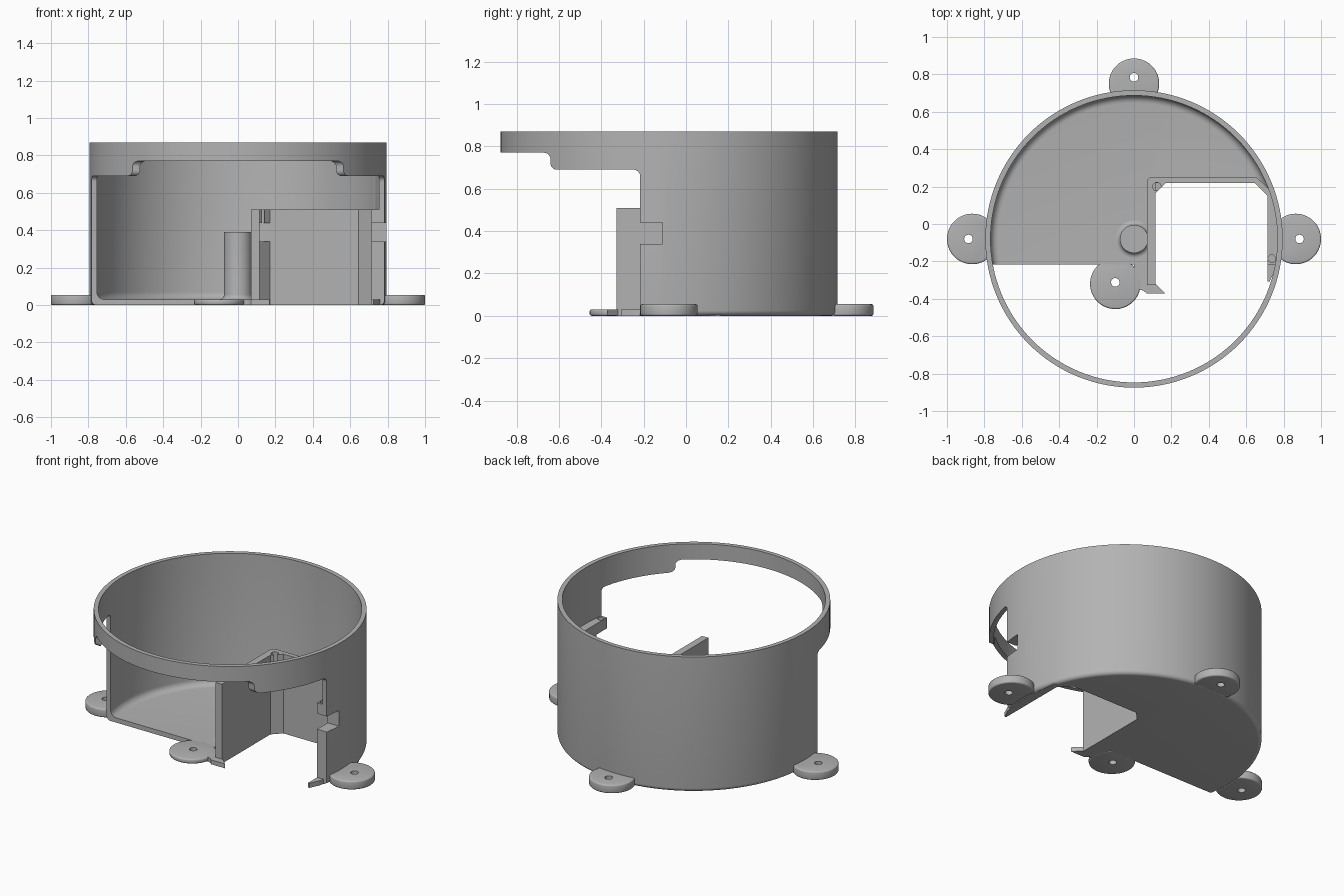
import bpy, bmesh, math
from mathutils import Vector

if "Cube" in bpy.data.objects:
    bpy.data.objects.remove(bpy.data.objects["Cube"])

CY = -0.08          # ring axis, y
R_OUT, R_IN, TOP = 0.795, 0.767, 0.87
WALL_TOP = 0.51

grey = bpy.data.materials.new("plain_grey")
grey.use_nodes = True
grey.diffuse_color = (0.45, 0.45, 0.45, 1)
grey.node_tree.nodes["Principled BSDF"].inputs["Base Color"].default_value = grey.diffuse_color


def make(name, bm):
    bmesh.ops.recalc_face_normals(bm, faces=bm.faces)
    mesh = bpy.data.meshes.new(name)
    bm.to_mesh(mesh)
    bm.free()
    obj = bpy.data.objects.new(name, mesh)
    bpy.context.collection.objects.link(obj)
    mesh.materials.append(grey)
    return obj


def prism(name, pts, lo, hi, sideways=False):
    """Extrude an outline along z, or along x when sideways."""
    bm = bmesh.new()
    place = (lambda a, b: (lo, a, b)) if sideways else (lambda a, b: (a, b, lo))
    face = bm.faces.new([bm.verts.new(place(a, b)) for a, b in pts])
    out = bmesh.ops.extrude_face_region(bm, geom=[face])
    step = Vector((hi - lo, 0, 0)) if sideways else Vector((0, 0, hi - lo))
    bmesh.ops.translate(bm, vec=step, verts=[v for v in out["geom"] if isinstance(v, bmesh.types.BMVert)])
    return make(name, bm)


def lathe(name, profile, steps=128):
    bm = bmesh.new()
    verts = [bm.verts.new((r, CY, z)) for r, z in profile]
    edges = [bm.edges.new(pair) for pair in zip(verts, verts[1:])]
    bmesh.ops.spin(bm, geom=verts + edges, cent=(0, CY, 0), axis=(0, 0, 1),
                   angle=math.tau, steps=steps, use_duplicate=False)
    bmesh.ops.remove_doubles(bm, verts=bm.verts, dist=0.0001)
    return make(name, bm)


def arc(cx, cy, r, start, end, n=6):
    return [(cx + r * math.cos(math.radians(start + (end - start) * i / n)),
             cy + r * math.sin(math.radians(start + (end - start) * i / n))) for i in range(n + 1)]


def box(x0, x1, y0, y1, z0, z1):
    return prism("cutter", [(x0, y0), (x1, y0), (x1, y1), (x0, y1)], z0, z1)


def drill(x, y, r, z0, z1):
    return prism("cutter", arc(x, y, r, 0, 345, 23), z0, z1)


def apply(obj, mod):
    bpy.context.view_layer.objects.active = obj
    bpy.ops.object.modifier_apply(modifier=mod.name)


def cut(obj, *cutters):
    for c in cutters:
        c.hide_render = True
        mod = obj.modifiers.new("cut", "BOOLEAN")
        mod.operation, mod.solver, mod.object = "DIFFERENCE", "EXACT", c
        apply(obj, mod)
        bpy.data.objects.remove(c)


def smooth(obj):
    bpy.ops.object.select_all(action="DESELECT")
    obj.select_set(True)
    bpy.context.view_layer.objects.active = obj
    bpy.ops.object.shade_smooth_by_angle(angle=math.radians(35))


# Round cup: outer wall, floor and filleted edges
f = 0.025
shell = lathe("round_housing",
              [(0, 0)] + arc(R_OUT - f, f, f, -90, 0)
              + [(R_OUT, TOP), (R_IN, TOP)]
              + arc(R_IN - 0.04, 0.07, 0.04, 0, -90) + [(0, 0.03)])

# Stepped front opening with rounded corners
r = 0.03
opening = prism("cutter",
                [(-1.2, -0.2), (-0.217, -0.2)]
                + arc(-0.217 - r, 0.69 - r, r, 0, 90)
                + arc(-0.64 + r, 0.69 + r, r, 270, 180)
                + arc(-0.64 - r, 0.77 - r, r, 0, 90)
                + [(-1.2, 0.77)], -1.2, 1.2, sideways=True)
bay = prism("cutter", [(0.09, -0.5), (0.74, -0.5), (0.74, 0.15), (0.65, 0.235), (0.09, 0.235)], -0.1, 0.5)
side_slot = (0.70, 0.9, -0.4, -0.11, 0.34, 0.44)
cut(shell, opening, bay, box(*side_slot))
smooth(shell)

# Walls around the open bay, with chamfered corners, screw holes and slots
walls = prism("bay_walls",
              [(0.07, -0.327), (0.07, 0.235), (0.085, 0.25), (0.655, 0.25), (0.75, 0.16),
               (0.772, 0), (0.772, -0.12), (0.765, -0.217), (0.715, -0.217), (0.715, 0.15),
               (0.645, 0.22), (0.17, 0.22), (0.115, 0.165), (0.115, -0.327)], 0, WALL_TOP)
cut(walls, box(*side_slot), box(0.115, 0.178, 0.1, 0.22, 0.34, 0.44),
    drill(0.122, 0.2, 0.022, 0.42, 0.6), drill(0.737, -0.185, 0.02, 0.46, 0.6))
smooth(walls)

# Centre post with a flared base
smooth(lathe("centre_post", [(0, 0.01), (0.1, 0.01), (0.1, 0.03)]
             + arc(0.1, 0.055, 0.025, 270, 180) + [(0.075, 0.39), (0, 0.39)], 48))


# Mounting ears, trimmed to stay outside the housing wall
def ear(name, x, y, hole, height, trim):
    pts = []
    for px, py in arc(x, y, 0.135, 0, 354, 59):
        d = Vector((px, py - CY))
        if trim and d.length < 0.78:
            d = d.normalized() * 0.78
        pts.append((d.x, d.y + CY))
    obj = prism(name, pts, 0, height)
    mod = obj.modifiers.new("round", "BEVEL")
    mod.width, mod.segments = height * 0.3, 3
    mod.limit_method, mod.angle_limit = "ANGLE", math.radians(50)
    apply(obj, mod)
    cut(obj, drill(*hole, 0.023, -0.1, 0.2))
    smooth(obj)


for name, side in (("left_ear", 1), ("right_ear", -1)):
    ear(name, side * 0.865, CY, (side * 0.885, CY), 0.055, True)
ear("back_ear", 0, 0.75, (0, 0.785), 0.055, True)
ear("front_ear", -0.1, -0.32, (-0.1, -0.312), 0.03, False)

# Thin feet joining the front ear and bay walls
prism("front_foot", [(0, -0.21), (0, -0.37), (0.03, -0.35), (0.05, -0.357), (0.07, -0.372),
                     (0.168, -0.372), (0.115, -0.32), (0.09, -0.21)], 0.001, 0.029)
prism("side_foot", [(0.715, -0.2), (0.715, -0.308), (0.725, -0.308), (0.752, -0.25), (0.764, -0.2)], 0, 0.03)
